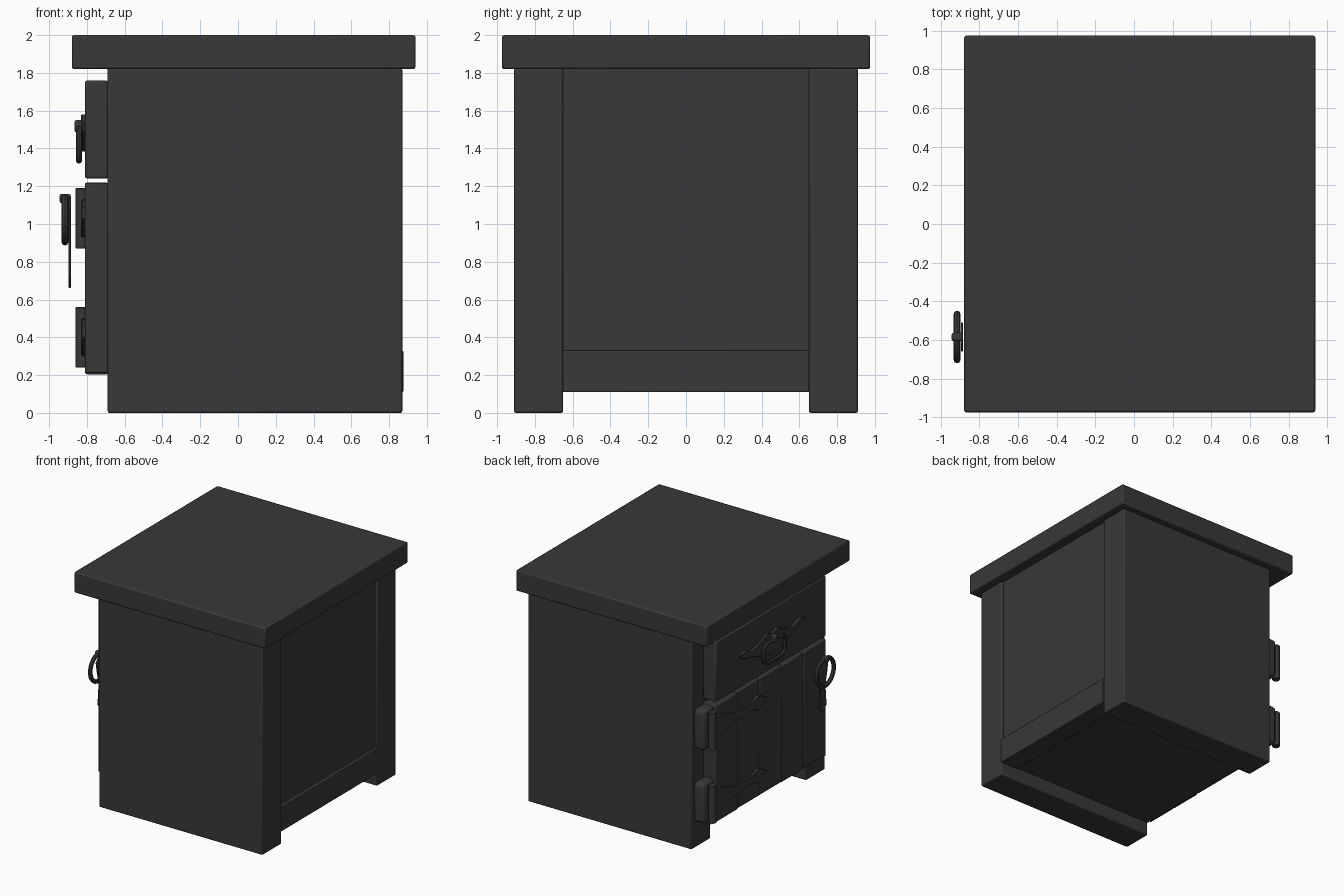
import bpy, bmesh, math

if "Cube" in bpy.data.objects:
    bpy.data.objects.remove(bpy.data.objects["Cube"])

mat = bpy.data.materials.new("charcoal")
mat.diffuse_color = (0.04, 0.04, 0.04, 1)
mat.use_nodes = True
mat.node_tree.nodes["Principled BSDF"].inputs["Base Color"].default_value = mat.diffuse_color


def finish(ob, name, bevel=0.0, segments=2):
    ob.name = name
    ob.data.materials.append(mat)
    if bevel:
        m = ob.modifiers.new("bevel", 'BEVEL')
        m.width, m.segments, m.limit_method = bevel, segments, 'ANGLE'
    bpy.ops.object.select_all(action='DESELECT')
    ob.select_set(True)
    bpy.context.view_layer.objects.active = ob
    bpy.ops.object.shade_smooth_by_angle(angle=math.radians(35))
    return ob


def box(name, x, y, z, bevel=0.008, segments=2):
    bpy.ops.mesh.primitive_cube_add(size=1, location=[(a + b) / 2 for a, b in (x, y, z)])
    ob = bpy.context.object
    ob.scale = [b - a for a, b in (x, y, z)]
    bpy.ops.object.transform_apply(location=False, rotation=False, scale=True)
    return finish(ob, name, bevel, segments)


def plate(name, outline, x0, x1, bevel=0.004):
    # outline in (y, z), extruded along x
    bm = bmesh.new()
    face = bm.faces.new([bm.verts.new((x0, y, z)) for y, z in outline])
    ext = bmesh.ops.extrude_face_region(bm, geom=[face])
    bmesh.ops.translate(bm, vec=(x1 - x0, 0, 0),
                        verts=[v for v in ext["geom"] if isinstance(v, bmesh.types.BMVert)])
    bmesh.ops.recalc_face_normals(bm, faces=bm.faces)
    me = bpy.data.meshes.new(name)
    bm.to_mesh(me)
    bm.free()
    ob = bpy.data.objects.new(name, me)
    bpy.context.collection.objects.link(ob)
    return finish(ob, name, bevel, 1)


def tube(name, points, radius):
    # closed round bar through the points
    cu = bpy.data.curves.new(name, 'CURVE')
    cu.dimensions, cu.bevel_depth, cu.bevel_resolution = '3D', radius, 2
    sp = cu.splines.new('POLY')
    sp.points.add(len(points) - 1)
    for p, co in zip(sp.points, points):
        p.co = (*co, 1)
    sp.use_cyclic_u = True
    ob = bpy.data.objects.new(name, cu)
    bpy.context.collection.objects.link(ob)
    bpy.ops.object.select_all(action='DESELECT')
    ob.select_set(True)
    bpy.context.view_layer.objects.active = ob
    bpy.ops.object.convert(target='MESH')
    return finish(bpy.context.object, name)


# Carcass: lid, thick sides, inset back and base
box("lid", (-0.88, 0.94), (-0.975, 0.975), (1.82, 2.0), 0.012)
for s, side in ((-1, "right"), (1, "left")):
    box(side + "_side", (-0.69, 0.87), sorted((s * 0.65, s * 0.91)), (0, 1.825), 0.01)
box("cabinet_body", (-0.69, 0.85), (-0.655, 0.655), (0.12, 1.825), 0)
box("back_rail", (0.70, 0.875), (-0.652, 0.652), (0.11, 0.33), 0.006)

# Drawer front and five door planks
box("drawer_front", (-0.81, -0.688), (-0.75, 0.75), (1.24, 1.76), 0.012)
offsets = [(0, 0), (0.006, -0.006), (0, 0.004), (0.005, 0), (0, -0.004)]
for i, (dx, dz) in enumerate(offsets):
    y = -0.75 + 0.3 * i
    box("door_plank_%d" % (i + 1), (-0.81 + dx, -0.688), (y, y + 0.3),
        (0.21 + dz, 1.215 + dz), 0.009)

# Hinges: leaf on the side, knuckle, tapered strap over the door
for name, zc in (("lower", 0.40), ("upper", 1.03)):
    box(name + "_hinge_leaf", (-0.79, -0.68), (0.72, 0.88), (zc - 0.175, zc + 0.175), 0.035, 3)
    bpy.ops.mesh.primitive_cylinder_add(vertices=16, radius=0.032, depth=0.32,
                                        location=(-0.828, 0.82, zc))
    finish(bpy.context.object, name + "_hinge_knuckle", 0.004, 1)
    half = [(0.82, 0.10), (0.70, 0.095), (0.55, 0.05), (0.32, 0.032), (0.25, 0.035),
            (0.20, 0.06), (0.14, 0.04)]
    outline = [(y, zc + h) for y, h in half] + [(0.07, zc)] + \
              [(y, zc - h) for y, h in reversed(half)]
    plate(name + "_hinge_strap", outline, -0.805, -0.83)

# Drawer pull: winged back plate, knob and rounded square bail
right = [(0.0, 1.56), (0.07, 1.58), (0.15, 1.535), (0.28, 1.51), (0.37, 1.545), (0.44, 1.53),
         (0.42, 1.49), (0.33, 1.47), (0.22, 1.44), (0.12, 1.40), (0.0, 1.385)]
plate("drawer_pull_plate", right + [(-y, z) for y, z in reversed(right[1:-1])], -0.805, -0.83)
box("drawer_pull_knob", (-0.865, -0.82), (-0.025, 0.025), (1.485, 1.55), 0.01)
bail = []
for cy, cz, a0 in ((0.09, 1.45, 0), (-0.09, 1.45, 90), (-0.09, 1.39, 180), (0.09, 1.39, 270)):
    for k in range(5):
        a = math.radians(a0 + 22.5 * k)
        bail.append((-0.842, cy + 0.055 * math.cos(a), cz + 0.055 * math.sin(a)))
tube("drawer_pull_bail", bail, 0.016)

# Door ring handle: standing plate, hook and ring
yc = -0.585
half = [(0.03, 1.14), (0.075, 1.09), (0.06, 1.0), (0.035, 0.90), (0.045, 0.78), (0.05, 0.72)]
plate("door_handle_plate", [(yc + w, z) for w, z in half] + [(yc, 0.66)] +
      [(yc - w, z) for w, z in reversed(half)], -0.885, -0.897, 0.003)
box("door_handle_hook", (-0.945, -0.885), (yc - 0.022, yc + 0.022), (1.11, 1.16), 0.012)
ring = [(-0.916, yc + 0.118 * math.cos(a), 1.022 + 0.118 * math.sin(a))
        for a in (math.tau * k / 32 for k in range(32))]
tube("door_handle_ring", ring, 0.018)
